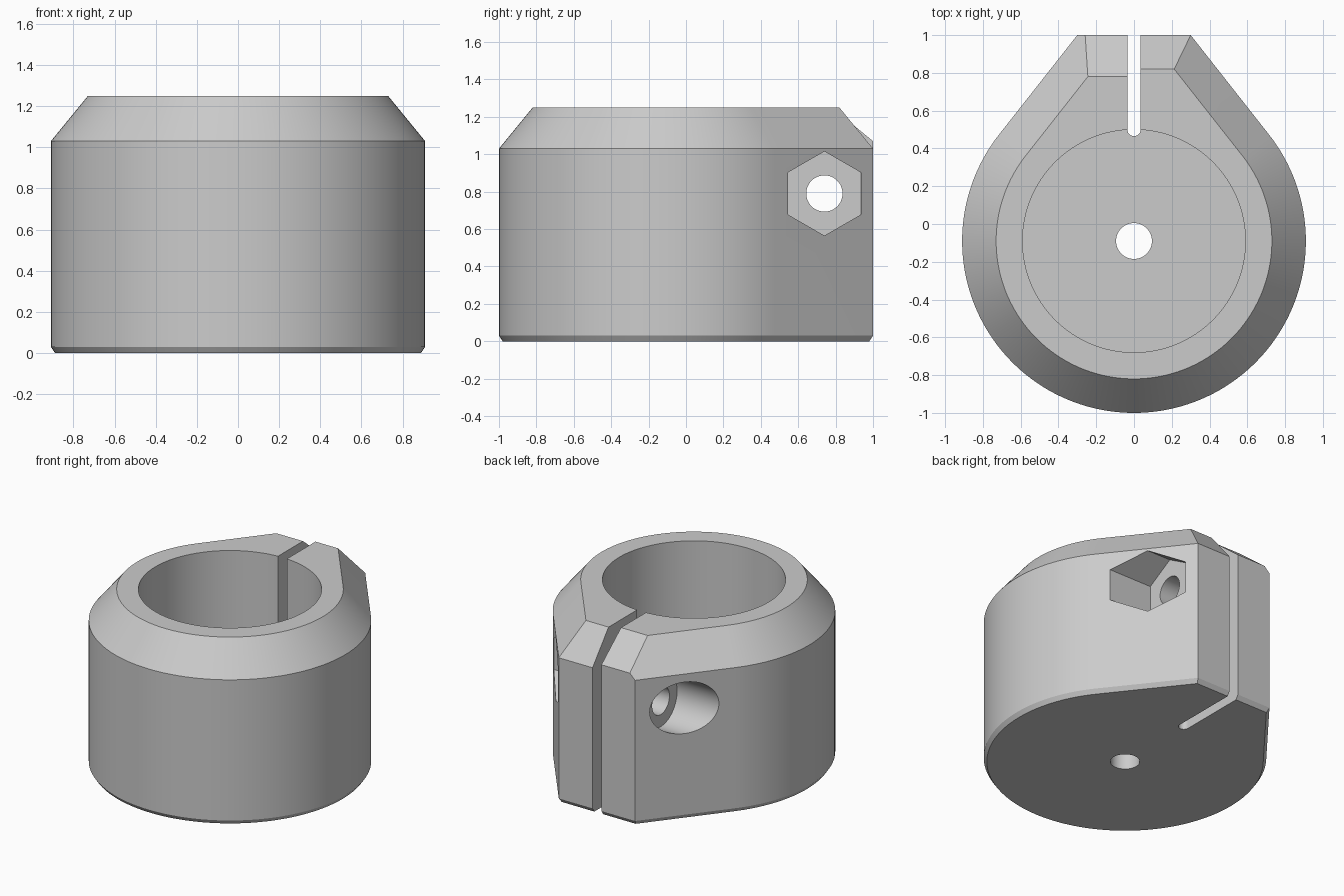
import bpy, bmesh, math
from mathutils import Vector

cube = bpy.data.objects.get("Cube")
if cube:
    bpy.data.objects.remove(cube, do_unlink=True)

HEIGHT, RADIUS, CENTRE_Y = 1.25, 0.91, -0.09
SIDE = math.radians(38.2)      # direction the flat sides face
BOLT_Y, BOLT_Z, SEAT = 0.74, 0.79, 0.32

grey = bpy.data.materials.new("plain grey")
grey.use_nodes = True
colour = (0.6, 0.6, 0.6, 1)
grey.diffuse_color = colour
grey.node_tree.nodes["Principled BSDF"].inputs["Base Color"].default_value = colour


def loft(name, rings):
    """Closed solid through rings of equal point count."""
    bm = bmesh.new()
    loops = [[bm.verts.new(p) for p in ring] for ring in rings]
    for a, b in zip(loops, loops[1:]):
        for i in range(len(a)):
            j = (i + 1) % len(a)
            bm.faces.new((a[i], a[j], b[j], b[i]))
    bm.faces.new(loops[0][::-1])
    bm.faces.new(loops[-1])
    bmesh.ops.recalc_face_normals(bm, faces=bm.faces)
    mesh = bpy.data.meshes.new(name)
    bm.to_mesh(mesh)
    bm.free()
    obj = bpy.data.objects.new(name, mesh)
    bpy.context.collection.objects.link(obj)
    mesh.materials.append(grey)
    return obj


def outline(inset, z, back):
    """Teardrop: an arc with tangent flats running to a square back."""
    r = RADIUS - inset
    start, sweep, n = SIDE, math.pi + 2 * SIDE, 112
    arc = [Vector((r * math.cos(start - sweep * i / n),
                   CENTRE_Y + r * math.sin(start - sweep * i / n), z))
           for i in range(n + 1)]
    corner = (r - (back - CENTRE_Y) * math.sin(SIDE)) / math.cos(SIDE)
    return arc + [Vector((-corner, back, z)), Vector((corner, back, z))]


def circle(r, n, turn=0):
    return [(r * math.cos(turn + math.tau * i / n), r * math.sin(turn + math.tau * i / n))
            for i in range(n)]


def upright(name, points, z0, z1):
    return loft(name, [[(x, y, z) for x, y in points] for z in (z0, z1)])


def sideways(name, points, x0, x1):
    return loft(name, [[(x, y, z) for y, z in points] for x in (x0, x1)])


def cross_hole(name, r, n, x0, x1, turn=0):
    points = [(BOLT_Y + a, BOLT_Z + b) for a, b in circle(r, n, turn)]
    return sideways(name, points, x0, x1)


# Clamp body with a small lower chamfer and a deep upper one
body = loft("clamp_body", [outline(0.02, 0, 0.98), outline(0, 0.03, 1),
                           outline(0, 1.03, 1), outline(0.18, HEIGHT, 1)])


def wedge(name, y_top, z_back, x0, x1):
    """Cutter for a sloped back corner, extended past the body."""
    y0, z0 = y_top, HEIGHT
    dy, dz = 1 - y0, z_back - z0
    points = [(y0 - dy, z0 - dz), (1 + dy, z_back + dz), (1 + dy, z0 - dz)]
    return sideways(name, points, x0, x1)


# Slot outline with a rounded inner end
slot = [(0.035 * math.cos(a), 0.5 + 0.035 * math.sin(a))
        for a in (math.pi * (1 + i / 16) for i in range(17))]
slot += [(0.035, 1.2), (-0.035, 1.2)]

cutters = [
    upright("bore_cutter", [(x, y + CENTRE_Y) for x, y in circle(0.59, 128)], 0.2, 1.5),
    upright("drain_cutter", [(x, y + CENTRE_Y) for x, y in circle(0.095, 48)], -0.2, 0.5),
    upright("slot_cutter", slot, -0.2, 1.5),
    wedge("left_wedge_cutter", 0.82, 1.03, 0, 0.8),
    wedge("right_wedge_cutter", 0.78, 1.07, -0.8, 0),
    cross_hole("bolt_cutter", 0.097, 48, -1, 1),
    cross_hole("nut_pocket_cutter", 0.225, 6, SEAT, 1.2, math.pi / 6),
    cross_hole("bolt_head_cutter", 0.183, 64, -1.2, -SEAT),
]

# Cut each opening, then drop its cutter
bpy.context.view_layer.objects.active = body
for cutter in cutters:
    mod = body.modifiers.new(cutter.name, "BOOLEAN")
    mod.operation, mod.solver, mod.object = "DIFFERENCE", "EXACT", cutter
    bpy.ops.object.modifier_apply(modifier=mod.name)
    bpy.data.objects.remove(cutter, do_unlink=True)

bpy.ops.object.select_all(action="DESELECT")
body.select_set(True)
bpy.ops.object.shade_smooth_by_angle(angle=math.radians(25))
